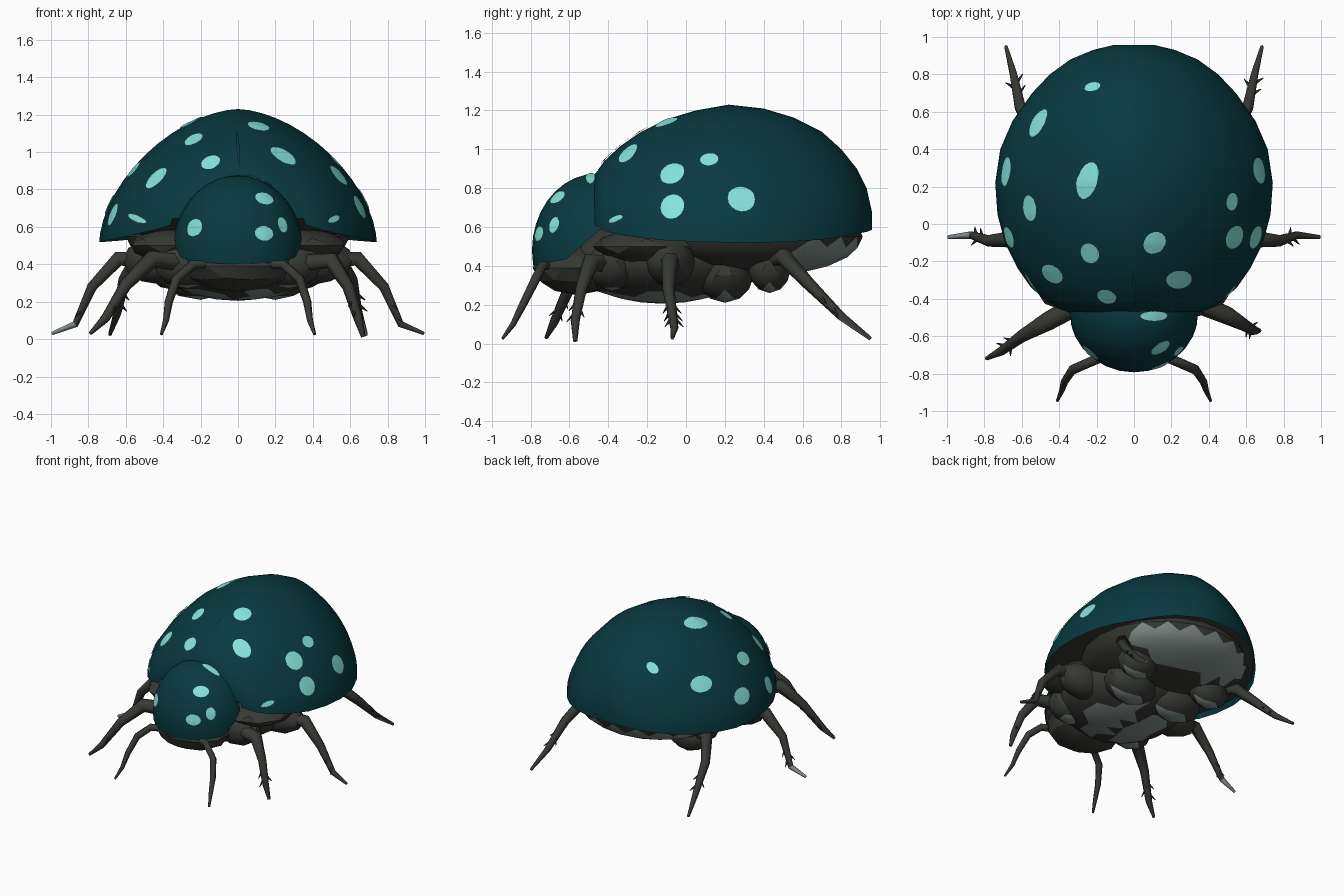
import bpy, bmesh, math
from mathutils import Vector, Matrix
from mathutils.bvhtree import BVHTree

if "Cube" in bpy.data.objects:
    bpy.data.objects.remove(bpy.data.objects["Cube"])


def material(name, rgb):
    m = bpy.data.materials.new(name)
    m.diffuse_color = (*rgb, 1)
    m.use_nodes = True
    m.node_tree.nodes["Principled BSDF"].inputs["Base Color"].default_value = m.diffuse_color
    return m


TEAL = material("deep teal", (0.0025, 0.042, 0.051))
SPOT = material("pale turquoise", (0.24, 0.76, 0.70))
DARK = material("charcoal", (0.038, 0.041, 0.034))
PALE = material("grey green", (0.21, 0.27, 0.25))


def add(name, bm, mats, smooth=None):
    bmesh.ops.recalc_face_normals(bm, faces=bm.faces)
    me = bpy.data.meshes.new(name)
    bm.to_mesh(me)
    bm.free()
    ob = bpy.data.objects.new(name, me)
    bpy.context.collection.objects.link(ob)
    for m in mats:
        me.materials.append(m)
    if smooth:
        bpy.ops.object.select_all(action='DESELECT')
        ob.select_set(True)
        bpy.context.view_layer.objects.active = ob
        bpy.ops.object.shade_smooth_by_angle(angle=math.radians(smooth))
    return ob


def tree_of(ob):
    return BVHTree.FromPolygons([v.co.copy() for v in ob.data.vertices],
                                [tuple(p.vertices) for p in ob.data.polygons])


# Wing case: arched cross-sections (y, half width, top z, rim z) with a recessed dark floor
sections = [(-.47, .36, .87, .61), (-.42, .46, .94, .58), (-.34, .55, 1.015, .56),
            (-.24, .62, 1.085, .545), (-.10, .69, 1.155, .53), (.05, .73, 1.20, .525),
            (.22, .742, 1.23, .52), (.40, .715, 1.21, .52), (.55, .65, 1.165, .525),
            (.70, .545, 1.09, .535), (.80, .45, 1.0, .55), (.88, .34, .90, .565),
            (.93, .22, .80, .575), (.957, .11, .68, .585)]
N = 28
bm = bmesh.new()
rings = []
for y, w, top, rim in sections:
    ring = []
    for i in range(N + 1):
        a = math.pi * i / N
        c, s = math.cos(a), max(math.sin(a), 0)
        x = math.copysign(abs(c) ** 1.18, c) * w
        ring.append(bm.verts.new((x, y, rim + (top - rim) * s ** 1.2)))
    for x in (-.97 * w, .97 * w):
        ring.append(bm.verts.new((x, y, rim + .035)))
    rings.append(ring)
for r, q in zip(rings, rings[1:]):
    for i in range(N + 3):
        j = (i + 1) % (N + 3)
        f = bm.faces.new((r[i], r[j], q[j], q[i]))
        f.material_index = 1 if i == N + 1 else 0
bm.faces.new(rings[0])
bm.faces.new(rings[-1])
shell = add("wing_case", bm, [TEAL, DARK], 40)

# Neck shield: part of an ellipsoid, cut at the back and along a bent lower edge
bm = bmesh.new()
bmesh.ops.create_uvsphere(bm, u_segments=28, v_segments=18, radius=1,
                          matrix=Matrix.Translation((0, -.46, .48)) @ Matrix.Diagonal((.348, .333, .395, 1)))
for co, no in (((0, -.45, .5), (0, 1, 0)), ((0, -.79, .40), (0, .2, -1)), ((0, -.62, .43), (0, .9, -1))):
    cut = bmesh.ops.bisect_plane(bm, geom=bm.verts[:] + bm.edges[:] + bm.faces[:],
                                 plane_co=co, plane_no=no, clear_outer=True)
    edges = [e for e in cut['geom_cut'] if isinstance(e, bmesh.types.BMEdge)]
    for f in bmesh.ops.edgeloop_fill(bm, edges=edges)['faces']:
        f.material_index = 1
shield = add("neck_shield", bm, [TEAL, DARK], 40)


# Spots: thin elliptical plates laid on a surface
def spot(name, tree, origin, direction, ref, across, along, tilt=0, mat=SPOT):
    c, n, _, _ = tree.ray_cast(Vector(origin), Vector(direction))
    if c is None:
        return
    u = Vector(ref).cross(n).normalized()
    v = n.cross(u)
    u, v = u * math.cos(tilt) - v * math.sin(tilt), u * math.sin(tilt) + v * math.cos(tilt)
    bm = bmesh.new()

    def put(p):
        loc, nor, _, _ = tree.find_nearest(p)
        return bm.verts.new(loc + nor * .007)
    mid = put(c)
    loops = []
    for k in (.5, 1):
        loops.append([put(c + u * across * k * math.cos(t * math.pi / 8)
                          + v * along * k * math.sin(t * math.pi / 8)) for t in range(16)])
    for i in range(16):
        j = (i + 1) % 16
        bm.faces.new((mid, loops[0][i], loops[0][j]))
        bm.faces.new((loops[0][i], loops[1][i], loops[1][j], loops[0][j]))
    ob = add(name, bm, [mat], 60)
    if ob.data.polygons[0].normal.dot(n) < 0:
        ob.data.flip_normals()


shell_tree, shield_tree = tree_of(shell), tree_of(shield)
shell_spots = [(-.22, .73, .05, .035, 0), (-.51, .54, .06, .085, .3), (-.68, .28, .06, .08, 0),
               (-.25, .23, .06, .105, .35), (-.555, .085, .055, .072, 0), (-.665, -.07, .065, .06, 0),
               (-.235, -.155, .055, .06, .2), (-.435, -.265, .075, .06, 0), (-.145, -.385, .055, .052, 0),
               (.11, -.10, .06, .065, .6), (.24, -.295, .08, .058, .2), (.535, -.07, .07, .067, 0),
               (.648, -.07, .07, .065, 0), (.52, .12, .045, .05, 0), (.665, .285, .072, .072, 0),
               (-.54, -.325, .018, .09, 0), (.51, -.36, .018, .05, 0)]
for i, (x, y, a, b, t) in enumerate(shell_spots):
    spot(f"wing_spot_{i + 1}", shell_tree, (x, y, 3), (0, 0, -1), (0, 1, 0), a, b, t)
for i, (x, z, a, b) in enumerate([(-.23, .595, .055, .05), (.14, .75, .058, .042),
                                  (.14, .565, .055, .04), (.235, .61, .035, .045)]):
    spot(f"shield_spot_{i + 1}", shield_tree, (x, -3, z), (0, 1, 0), (0, 0, 1), a, b)
spot("shield_top_spot", shield_tree, (.11, -.492, 3), (0, 0, -1), (0, 1, 0), .08, .025)
# Short seam between the wing cases
spot("wing_seam", shell_tree, (0, -.33, 3), (0, 0, -1), (0, 1, 0), .008, .16, 0, TEAL)


# Underside: faceted lumps; some faces are pale by rule
def lump(name, loc, size, pale=None, detail=2):
    bm = bmesh.new()
    bmesh.ops.create_icosphere(bm, subdivisions=detail, radius=1,
                               matrix=Matrix.Translation(loc) @ Matrix.Diagonal((*size, 1)))
    bm.normal_update()
    for f in bm.faces:
        if pale and pale(f.calc_center_median(), f.normal):
            f.material_index = 1
    add(name, bm, [DARK, PALE], 25)


lump("head", (0, -.56, .39), (.29, .23, .14))
lump("chest", (0, -.12, .43), (.46, .48, .225), lambda c, n: c.z < .255 and abs(c.x) > .03, 3)
lump("abdomen", (0, .33, .55), (.60, .58, .21), lambda c, n: c.y > .56 and c.z < .52, 3)
for s, side in ((-1, "left"), (1, "right")):
    lump(f"front_hip_{side}", (s * .27, -.38, .40), (.18, .13, .13), lambda c, n: n.z < -.93)
    lump(f"middle_hip_{side}", (s * .40, -.08, .42), (.22, .13, .13))
    lump(f"belly_plate_{side}", (s * .20, .20, .35), (.22, .15, .14), lambda c, n: n.z < -.88)
    lump(f"hind_hip_{side}", (s * .33, .43, .38), (.16, .11, .12), lambda c, n: n.z < -.85)
    lump(f"side_plate_{side}", (s * .33, -.20, .50), (.25, .28, .09))


# Legs and feelers: tapered tubes through a few points, optionally with pale foot tips
def tube(name, splines, pale_tip=False):
    cu = bpy.data.curves.new(name, 'CURVE')
    cu.dimensions = '3D'
    cu.bevel_depth = 1
    cu.bevel_resolution = 1
    cu.use_fill_caps = True
    for pts in splines:
        sp = cu.splines.new('POLY')
        sp.points.add(len(pts) - 1)
        for p, (x, y, z, r) in zip(sp.points, pts):
            p.co = (x, y, z, 1)
            p.radius = r
    ob = bpy.data.objects.new(name, cu)
    bpy.context.collection.objects.link(ob)
    cu.materials.append(DARK)
    cu.materials.append(PALE)
    bpy.ops.object.select_all(action='DESELECT')
    ob.select_set(True)
    bpy.context.view_layer.objects.active = ob
    bpy.ops.object.convert(target='MESH')
    for p in bpy.context.view_layer.objects.active.data.polygons:
        p.material_index = 1 if pale_tip and p.center.z < .075 else 0


def spines(pts):
    # little thorns along the lower part of the shin
    a, b = Vector(pts[2][:3]), Vector(pts[3][:3])
    d = (b - a).normalized()
    out = d.cross(Vector((0, 0, 1))).normalized()
    res = []
    for k, s in ((.35, 1), (.55, -1), (.7, 1)):
        p = a.lerp(b, k)
        q = p + d * .06 + out * .05 * s
        res.append([(*p, .014), (*q, .002)])
    return res


legs = {
    "front_leg_left": [(-.28, -.42, .40, .055), (-.46, -.52, .43, .05), (-.60, -.60, .29, .033),
                       (-.71, -.68, .11, .024), (-.79, -.72, .03, .010)],
    "front_leg_right": [(.28, -.40, .40, .055), (.50, -.49, .42, .048), (.59, -.54, .28, .033),
                        (.64, -.57, .12, .026), (.67, -.57, .012, .012)],
}
for s, side in ((-1, "left"), (1, "right")):
    legs[f"middle_leg_{side}"] = [(s * .38, -.09, .42, .055), (s * .64, -.08, .43, .046),
                                  (s * .78, -.09, .28, .031), (s * .87, -.06, .08, .021),
                                  (s * .995, -.07, .03, .010)]
    legs[f"hind_leg_{side}"] = [(s * .32, .42, .42, .055), (s * .53, .50, .45, .045),
                                (s * .61, .63, .31, .033), (s * .645, .80, .14, .022),
                                (s * .685, .95, .025, .010)]
    tube(f"feeler_{side}", [[(s * .14, -.70, .40, .025), (s * .24, -.74, .40, .026),
                             (s * .33, -.78, .32, .026), (s * .37, -.84, .20, .022),
                             (s * .385, -.89, .10, .016), (s * .41, -.945, .025, .008)]])
for name, pts in legs.items():
    tube(name, [pts] + spines(pts), name in ("middle_leg_left", "hind_leg_right"))
